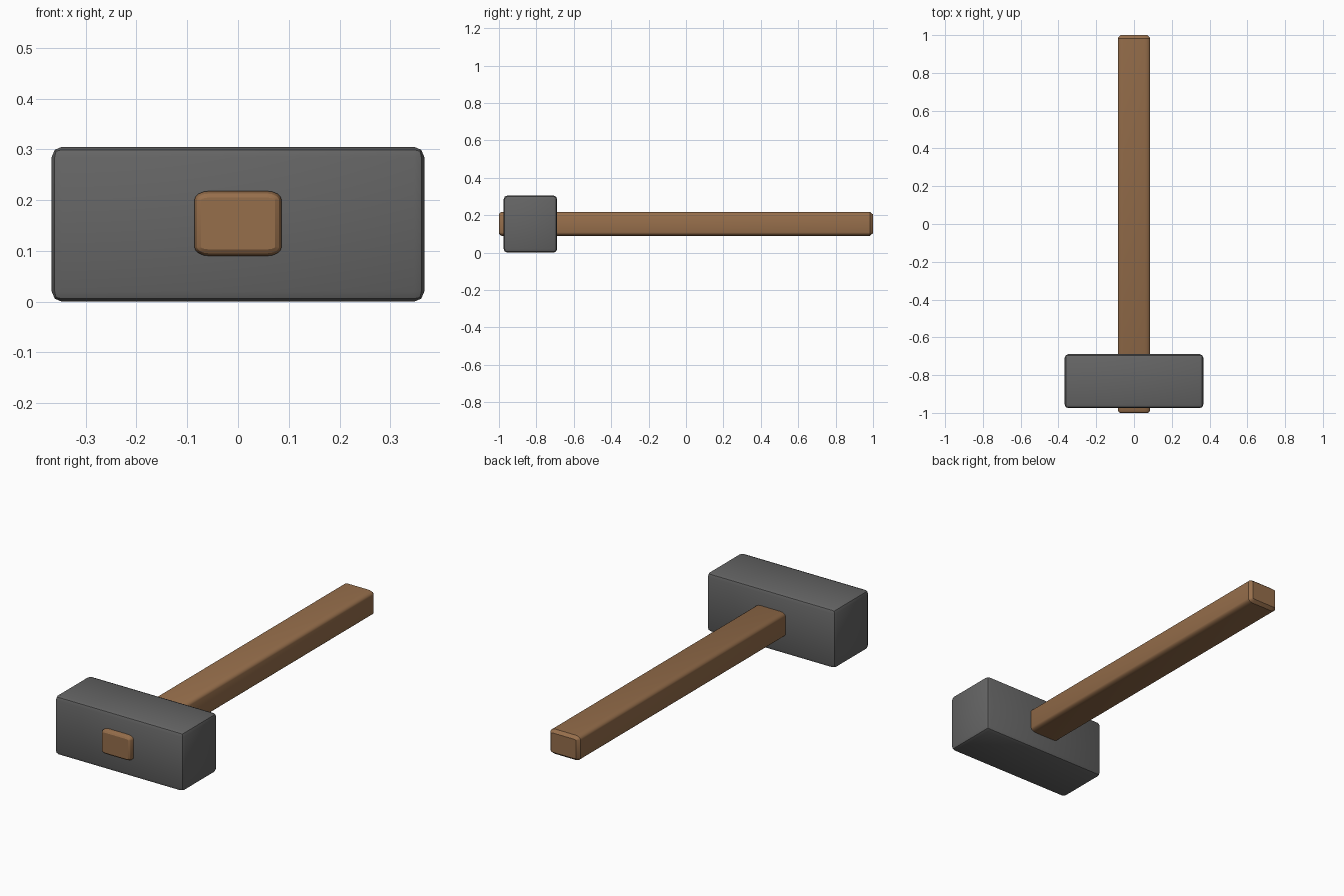
import bpy, bmesh
from math import radians, sin, cos, pi

cube = bpy.data.objects.get("Cube")
if cube:
    bpy.data.objects.remove(cube, do_unlink=True)


def material(name, color):
    m = bpy.data.materials.new(name)
    m.use_nodes = True
    m.diffuse_color = (*color, 1)
    bsdf = m.node_tree.nodes["Principled BSDF"]
    bsdf.inputs["Base Color"].default_value = (*color, 1)
    bsdf.inputs["Roughness"].default_value = 0.8
    return m


def make_object(name, bm, mat):
    bmesh.ops.recalc_face_normals(bm, faces=bm.faces)
    mesh = bpy.data.meshes.new(name)
    bm.to_mesh(mesh)
    bm.free()
    mesh.materials.append(mat)
    obj = bpy.data.objects.new(name, mesh)
    bpy.context.collection.objects.link(obj)
    bpy.ops.object.select_all(action="DESELECT")
    obj.select_set(True)
    bpy.context.view_layer.objects.active = obj
    bpy.ops.object.shade_smooth_by_angle(angle=radians(30))
    return obj


def rounded_rectangle(half_w, half_h, rx, rz, steps=4):
    """Outline of a rectangle with elliptical corners."""
    points = []
    for k, (sx, sz) in enumerate([(1, 1), (-1, 1), (-1, -1), (1, -1)]):
        for i in range(steps + 1):
            a = (k + i / steps) * pi / 2
            points.append((sx * (half_w - rx) + rx * cos(a),
                           sz * (half_h - rz) + rz * sin(a)))
    return points


steel = material("dark grey steel", (0.13, 0.13, 0.13))
wood = material("brown wood", (0.305, 0.156, 0.07))

# Head: a block with softened edges
bm = bmesh.new()
bmesh.ops.create_cube(bm, size=1)
bmesh.ops.scale(bm, verts=bm.verts, vec=(0.734, 0.286, 0.305))
bmesh.ops.bevel(bm, geom=bm.edges[:], offset=0.02, offset_type="OFFSET",
                segments=2, profile=0.5, affect="EDGES")
head = make_object("hammer_head", bm, steel)
head.location = (0, -0.832, 0.1525)

# Handle: a rounded bar through the head, eased at the front, chamfered at the back
bm = bmesh.new()
rings = []
for y, inset in [(-1, 0.013), (-0.995, 0.005), (-0.985, 0),
                 (0.983, 0), (1, 0.014)]:
    outline = rounded_rectangle(0.086 - inset, 0.064 - inset,
                                0.03 - inset, 0.018 - inset)
    rings.append([bm.verts.new((x, y, z)) for x, z in outline])
for a, b in zip(rings, rings[1:]):
    for i in range(len(a)):
        j = (i + 1) % len(a)
        bm.faces.new((a[i], a[j], b[j], b[i]))
bm.faces.new(rings[0])
bm.faces.new(rings[-1])
handle = make_object("handle", bm, wood)
handle.location = (0, 0, 0.154)
